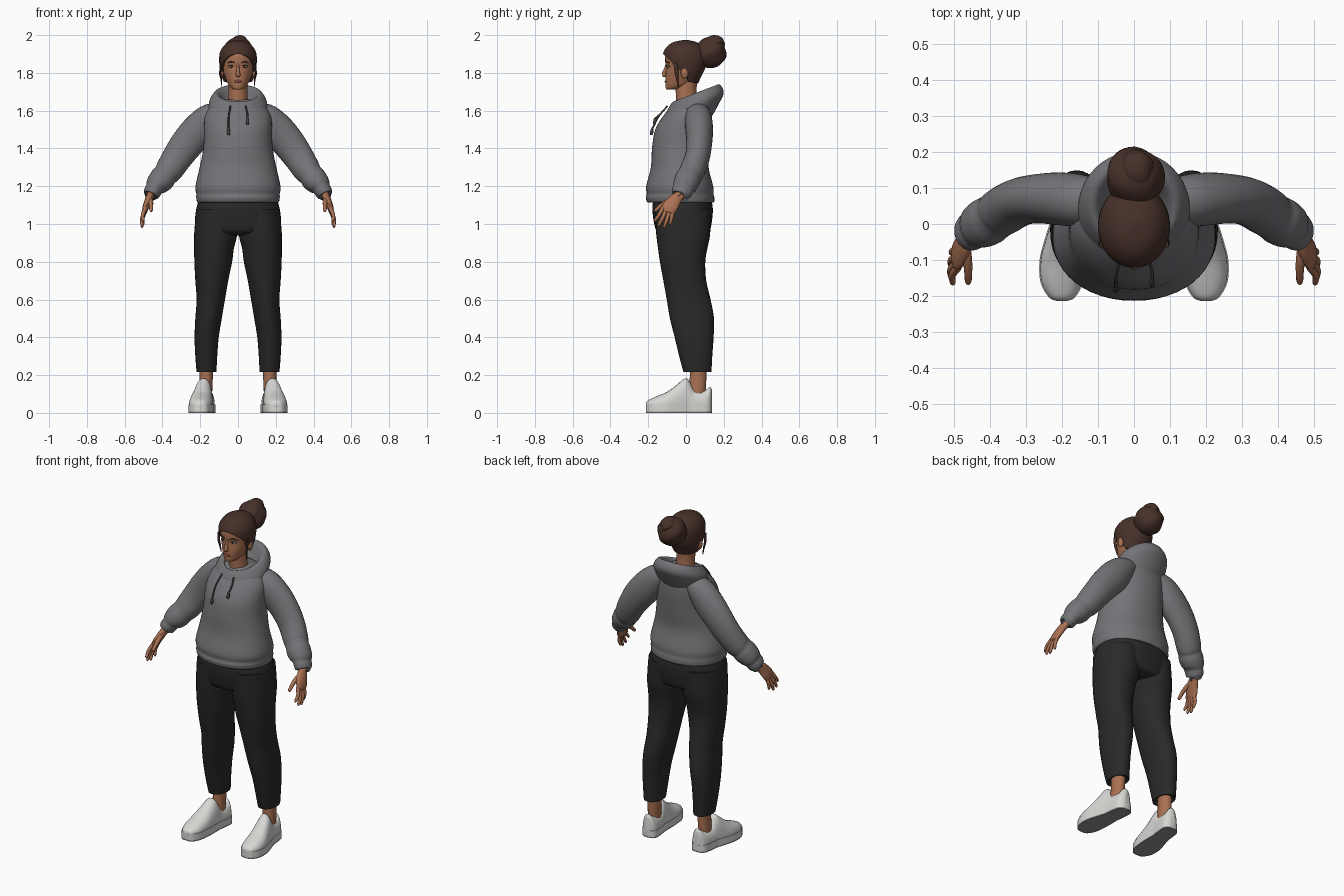
import bpy, bmesh, math
from mathutils import Vector


def colour(name, r, g, b):
    m = bpy.data.materials.new(name)
    m.diffuse_color = (r, g, b, 1)
    return m


GREY = colour("hoodie grey", 0.175, 0.172, 0.185)
BLACK = colour("trouser black", 0.022, 0.022, 0.022)
SKIN = colour("skin", 0.40, 0.165, 0.085)
HAIR = colour("hair brown", 0.062, 0.030, 0.022)
WHITE = colour("shoe white", 0.68, 0.68, 0.66)
SOLE = colour("outsole grey", 0.28, 0.28, 0.28)
CORD = colour("cord dark grey", 0.06, 0.06, 0.065)
LIP = colour("lip", 0.27, 0.08, 0.055)
EYE = colour("eye white", 0.55, 0.53, 0.50)
DARK = colour("iris dark", 0.02, 0.015, 0.012)


def smooth(rows, sub):
    """Catmull-Rom interpolation through rows of numbers."""
    out = []
    for i in range(len(rows) - 1):
        p = [rows[max(0, min(len(rows) - 1, i + k))] for k in (-1, 0, 1, 2)]
        for s in range(sub):
            t = s / sub
            out.append([0.5 * (2 * b + (c - a) * t + (2 * a - 5 * b + 4 * c - d) * t * t
                               + (3 * b - a - 3 * c + d) * t ** 3) for a, b, c, d in zip(*p)])
    return out + [list(rows[-1])]


def skin_rings(name, rings, mats, mirror=False, rule=None, angle=50):
    """Bridge closed rings of points into a capped surface."""
    bm = bmesh.new()
    vs = [[bm.verts.new(c) for c in r] for r in rings]
    n = len(vs[0])
    for a, b in zip(vs, vs[1:]):
        for i in range(n):
            j = (i + 1) % n
            bm.faces.new((a[i], a[j], b[j], b[i]))
    bm.faces.new(vs[0])
    bm.faces.new(vs[-1])
    bmesh.ops.recalc_face_normals(bm, faces=bm.faces)
    me = bpy.data.meshes.new(name)
    for f in bm.faces:
        f.material_index = rule(f.calc_center_median()) if rule else 0
    bm.to_mesh(me)
    bm.free()
    for m in mats:
        me.materials.append(m)
    ob = bpy.data.objects.new(name, me)
    bpy.context.collection.objects.link(ob)
    if mirror:
        ob.modifiers.new("mirror", 'MIRROR')
    bpy.ops.object.select_all(action='DESELECT')
    ob.select_set(True)
    bpy.context.view_layer.objects.active = ob
    bpy.ops.object.shade_smooth_by_angle(angle=math.radians(angle))
    return ob


def oval(n, p=2.0):
    for i in range(n):
        c, s = math.cos(2 * math.pi * i / n), math.sin(2 * math.pi * i / n)
        yield math.copysign(abs(c) ** (2 / p), c), math.copysign(abs(s) ** (2 / p), s)


def stack(name, rows, mat, mirror=False, n=32, sub=4, p=2.0):
    """Level rings: (z, x centre, half width, y front, y back, slope)."""
    rings = []
    for z, x, w, y0, y1, k in smooth([tuple(r) + (0,) * (6 - len(r)) for r in rows], sub):
        h = (y1 - y0) / 2
        rings.append([(x + w * c, (y0 + y1) / 2 + h * s, z + k * h * s) for c, s in oval(n, p)])
    return skin_rings(name, rings, [mat], mirror)


def tube(name, rows, mat, mirror=False, n=16, sub=4):
    """Rings across a path: (x, y, z, half width, half depth)."""
    rows = smooth(rows, sub)
    pts = [Vector(r[:3]) for r in rows]
    rings = []
    for i, r in enumerate(rows):
        t = (pts[min(i + 1, len(pts) - 1)] - pts[max(i - 1, 0)]).normalized()
        u = t.cross(Vector((0, 1, 0))).normalized()
        v = u.cross(t)
        rings.append([pts[i] + u * (r[3] * c) + v * (r[4] * s) for c, s in oval(n)])
    return skin_rings(name, rings, [mat], mirror)


def ball(name, c, r, mat, mirror=False, bump=0.0):
    rings = []
    for j in range(1, 24):
        a = math.pi * j / 24
        ring = []
        for i, (x, y) in enumerate(oval(32)):
            k = 1 + bump * math.sin(3 * math.tau * i / 32 + 5 * a) * math.sin(a)
            ring.append((c[0] + r[0] * k * x * math.sin(a), c[1] + r[1] * k * y * math.sin(a),
                         c[2] + r[2] * math.cos(a)))
        rings.append(ring)
    return skin_rings(name, rings, [mat], mirror)


# Hoodie: body, sleeves, lowered hood, cords
stack("hoodie_body", [(1.115, 0, .19, -.17, .13), (1.115, 0, .215, -.203, .148),
                      (1.14, 0, .221, -.213, .15), (1.16, 0, .221, -.208, .146),
                      (1.2, 0, .225, -.211, .144), (1.3, 0, .203, -.186, .12),
                      (1.4, 0, .184, -.18, .128), (1.5, 0, .18, -.163, .137),
                      (1.57, 0, .175, -.122, .138), (1.62, 0, .145, -.08, .13),
                      (1.66, 0, .08, -.045, .10)], GREY, n=48, p=2.15)
tube("sleeve", [(.09, .06, 1.60, .05, .06), (.15, .065, 1.56, .078, .072), (.21, .07, 1.495, .09, .073),
                (.27, .07, 1.425, .087, .068), (.32, .06, 1.355, .08, .066), (.365, .035, 1.285, .073, .067),
                (.385, .02, 1.26, .066, .064), (.405, .008, 1.235, .068, .068), (.43, -.005, 1.207, .06, .064),
                (.443, -.014, 1.187, .047, .056), (.452, -.02, 1.172, .046, .055),
                (.461, -.026, 1.153, .041, .048), (.462, -.027, 1.151, .025, .03)], GREY, True, n=28)
stack("hood", [(1.55, 0, .145, -.10, .132, .1), (1.61, 0, .155, -.105, .175, .2),
               (1.655, 0, .15, -.092, .2, .28), (1.69, 0, .125, -.075, .178, .38),
               (1.685, 0, .102, -.064, .152, .36), (1.64, 0, .08, -.058, .12, .25),
               (1.60, 0, .06, -.05, .09, .2)], GREY, n=40)
for side, end in ((-1, 1.475), (1, 1.53)):
    x = side * .05
    k = (1.62 - end) / .145
    path = [(x * .8, -.098, 1.625), (x, -.108 - .04 * k, 1.62 - .055 * k), (x, -.135 - .042 * k, end + .03)]
    tube("drawstring", [q + (.0045, .0045) for q in path], CORD, n=8)
    x, y, z = path[-1]
    tube("cord_tip", [(x, y, z + .005, .004, .004), (x, y - .003, z - .01, .008, .008),
                      (x, y - .006, z - .03, .008, .008), (x, y - .006, z - .034, .003, .003)], CORD, n=8)

# Trousers: hips and legs
stack("trouser_hips", [(1.15, 0, .2, -.17, .13), (1.08, 0, .221, -.178, .142), (1.0, 0, .228, -.168, .135),
                       (.955, 0, .215, -.15, .12), (.94, 0, .17, -.10, .08)], BLACK, n=40, p=2.3)
stack("trouser_leg", [(1.08, .112, .108, -.165, .13), (.95, .118, .114, -.158, .128),
                      (.87, .127, .105, -.148, .113), (.8, .131, .1, -.138, .102), (.7, .139, .087, -.12, .107),
                      (.6, .144, .075, -.102, .13), (.5, .156, .07, -.085, .148), (.4, .166, .064, -.06, .146),
                      (.3, .168, .058, -.036, .139), (.225, .167, .053, -.016, .135),
                      (.217, .167, .051, -.012, .132), (.225, .167, .04, 0, .12)], BLACK, True, p=2.15)

# Ankles and shoes
stack("ankle", [(.06, .172, .035, .01, .10), (.13, .17, .034, .015, .105), (.19, .168, .035, .02, .108),
                (.27, .167, .038, .02, .11)], SKIN, True, n=20)
shoe = smooth([(-.213, .2, .014, .05), (-.202, .2, .035, .066), (-.16, .2, .057, .086), (-.1, .197, .062, .112),
               (-.05, .19, .057, .148), (-.005, .183, .05, .183), (.018, .179, .047, .168),
               (.045, .175, .047, .125), (.1, .169, .046, .12), (.125, .167, .036, .137),
               (.137, .166, .016, .125)], 4)
skin_rings("shoe_upper", [[(x + w * c, y, max(.03, .04 + (h - .04) * s)) for c, s in oval(28, 2.3)]
                          for y, x, w, h in shoe], [WHITE], True, angle=60)
outline = [(x + w + .003, y) for y, x, w, h in shoe] + [(x - w - .003, y) for y, x, w, h in reversed(shoe)]
skin_rings("shoe_sole", [[(x, y, z) for x, y in outline] for z in (0, .008, .045)], [WHITE, SOLE], True,
           rule=lambda c: int(c.z < .006), angle=40)

# Hands
tube("palm", [(.45, -.012, 1.185, .022, .028), (.462, -.03, 1.155, .02, .026), (.474, -.06, 1.125, .02, .036),
              (.488, -.085, 1.09, .017, .042), (.495, -.097, 1.065, .012, .036),
              (.496, -.098, 1.06, .004, .02)], SKIN, True)
for label, y0, z0, x1, y1, z1 in (("index", -.122, 1.085, .503, -.162, 1.012),
                                  ("middle", -.105, 1.077, .509, -.143, .987),
                                  ("ring", -.087, 1.072, .508, -.114, .980),
                                  ("little", -.069, 1.075, .502, -.083, .995)):
    tube(label + "_finger", [(.489, y0, z0, .011, .011), ((.494 + x1) / 2 + .006, (y0 + y1) / 2, (z0 + z1) / 2, .01, .01),
                             (x1, y1, z1 + .01, .008, .008), (x1 - .001, y1 - .003, z1, .003, .003)], SKIN, True, n=10)
tube("thumb", [(.468, -.05, 1.14, .014, .014), (.462, -.1, 1.118, .013, .013), (.46, -.135, 1.095, .011, .011),
               (.46, -.16, 1.072, .009, .009), (.46, -.165, 1.066, .003, .003)], SKIN, True, n=10)

# Head, neck and face
stack("neck", [(1.58, 0, .062, -.05, .07), (1.66, 0, .052, -.052, .058), (1.72, 0, .05, -.055, .056),
               (1.78, 0, .052, -.05, .065)], SKIN, n=24)
stack("head", [(1.711, 0, .014, -.098, -.06), (1.717, 0, .032, -.106, -.02), (1.737, 0, .051, -.109, .03),
               (1.77, 0, .066, -.109, .06), (1.80, 0, .076, -.107, .075), (1.83, 0, .082, -.105, .085),
               (1.86, 0, .085, -.11, .09), (1.90, 0, .083, -.107, .09), (1.94, 0, .06, -.08, .07),
               (1.955, 0, .02, -.03, .02)], SKIN)
tube("nose", [(0, -.102, 1.845, .006, .006), (0, -.109, 1.82, .008, .008), (0, -.117, 1.797, .011, .011),
              (0, -.114, 1.786, .014, .01), (0, -.108, 1.78, .006, .004)], SKIN, n=12)
ball("ear", (.088, -.008, 1.80), (.012, .02, .03), SKIN, True)
ball("eye", (.035, -.0915, 1.833), (.015, .009, .0065), EYE, True)
ball("iris", (.035, -.097, 1.833), (.006, .005, .006), DARK, True)
tube("upper_lash", [(.018, -.099, 1.834, .001, .002), (.035, -.098, 1.841, .002, .004),
                    (.053, -.087, 1.835, .001, .002)], DARK, True, n=8)
tube("eyebrow", [(.015, -.107, 1.853, .002, .003), (.038, -.101, 1.859, .003, .004),
                 (.06, -.084, 1.852, .001, .002)], HAIR, True, n=8)
ball("lips", (0, -.106, 1.755), (.022, .007, .007), LIP)

# Hair: shell whose lower edge follows the hairline, bun and loose locks
shape = smooth([(1.74, .07, -.055, .062), (1.78, .088, -.09, .08), (1.82, .096, -.108, .1), (1.87, .1, -.121, .11),
                (1.91, .095, -.119, .105), (1.945, .074, -.095, .085), (1.965, .045, -.06, .05),
                (1.974, .006, -.012, .01)], 5)
edge = [(-1, 1.745), (-.2, 1.755), (.0, 1.80), (.15, 1.80), (.4, 1.825), (.7, 1.868), (1, 1.9)]


def lookup(rows, key):
    for a, b in zip(rows, rows[1:]):
        if key <= b[0]:
            t = max(0, (key - a[0]) / (b[0] - a[0]))
            return [p + (q - p) * t for p, q in zip(a, b)]
    return list(rows[-1])


def hair_ring(t, shrink=1.0):
    ring = []
    for c, s in oval(56):
        low = lookup(edge, -s)[1]
        z, w, y0, y1 = lookup(shape, low + (1.974 - low) * t)
        ring.append((w * c * shrink, (y0 + y1) / 2 + (y1 - y0) / 2 * s * shrink, z))
    return ring


skin_rings("hair_cap", [hair_ring(0, .8)] + [hair_ring(math.sin(math.pi / 2 * i / 20)) for i in range(21)], [HAIR])
ball("hair_bun", (.003, .13, 1.908), (.08, .083, .083), HAIR, bump=.045)
ball("bun_twist", (.01, .15, 1.955), (.045, .055, .045), HAIR, bump=.05)
tube("side_lock", [(.09, -.055, 1.85, .006, .012), (.094, -.05, 1.80, .005, .01), (.088, -.045, 1.76, .004, .006),
                   (.086, -.04, 1.725, .001, .002)], HAIR, True, n=8)
